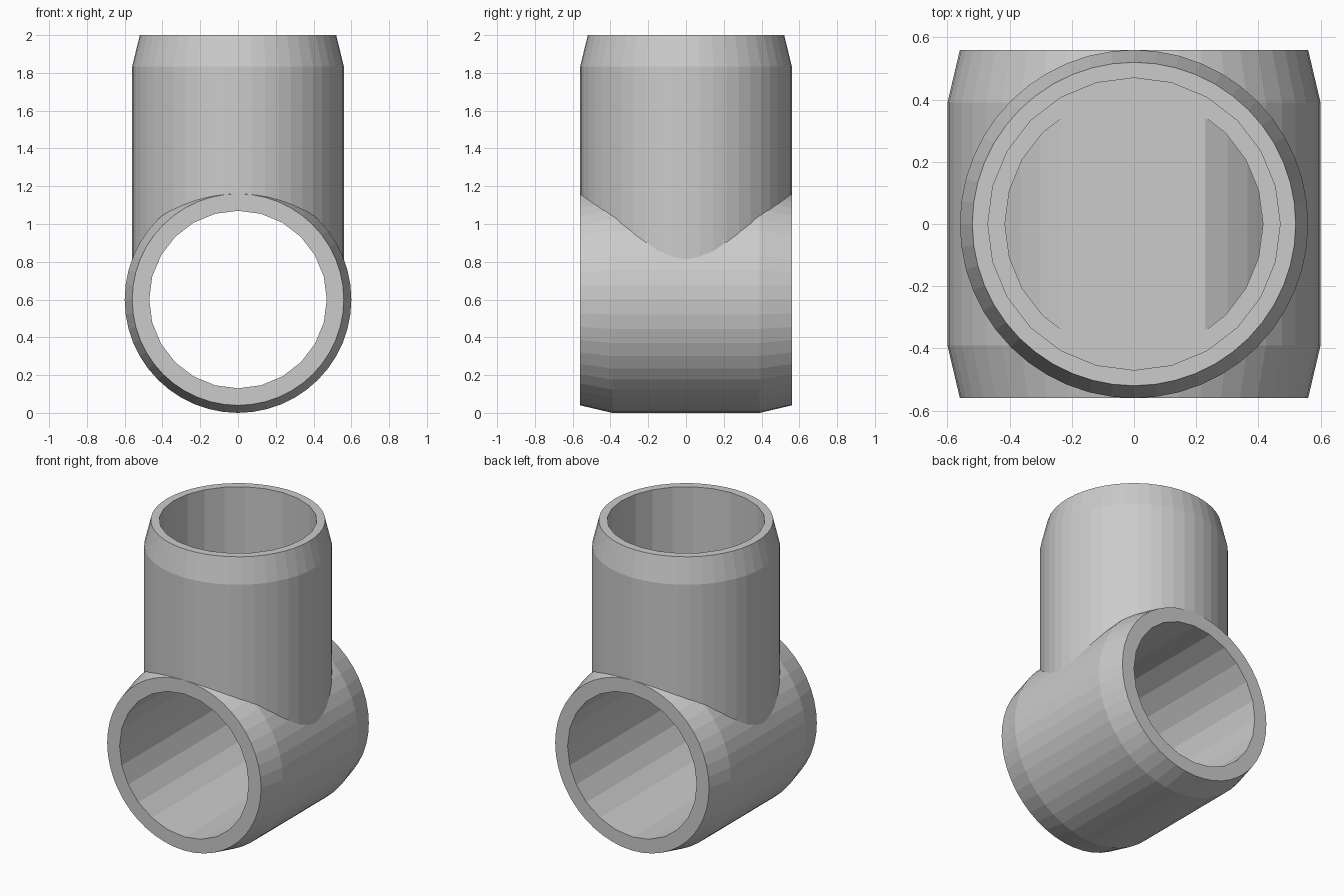
import bpy, bmesh
from math import sin, cos, tau, radians
from mathutils import Matrix

if "Cube" in bpy.data.objects:
    bpy.data.objects.remove(bpy.data.objects["Cube"])

PIPE_AXIS = Matrix.Translation((0, 0, 0.6)) @ Matrix.Rotation(radians(90), 4, 'X')


def turned(name, profile, sides, matrix=Matrix(), helper=True):
    """Closed solid turned from (radius, height) rings."""
    bm = bmesh.new()
    rings = [[bm.verts.new((r * cos(tau * i / sides), r * sin(tau * i / sides), h))
              for i in range(sides)] for r, h in profile]
    for a, b in zip(rings, rings[1:]):
        for i in range(sides):
            j = (i + 1) % sides
            bm.faces.new((a[i], a[j], b[j], b[i]))
    bm.faces.new(rings[0][::-1])
    bm.faces.new(rings[-1])
    bm.transform(matrix)
    bmesh.ops.recalc_face_normals(bm, faces=bm.faces)
    mesh = bpy.data.meshes.new(name)
    bm.to_mesh(mesh)
    bm.free()
    ob = bpy.data.objects.new(name, mesh)
    bpy.context.collection.objects.link(ob)
    ob.hide_render = helper
    return ob


def boolean(target, other, operation):
    mod = target.modifiers.new(operation.title(), 'BOOLEAN')
    mod.operation = operation
    mod.solver = 'EXACT'
    mod.object = other
    bpy.context.view_layer.objects.active = target
    bpy.ops.object.modifier_apply(modifier=mod.name)


# Horizontal run with tapered ends, and upright branch with tapered mouth
pipe_profile = [(0.56, -0.56), (0.6, -0.39), (0.6, 0.39), (0.56, 0.56)]
fitting = turned("tee_fitting", pipe_profile, 48, PIPE_AXIS, helper=False)
branch = turned("branch_solid", [(0.56, 0.6), (0.56, 1.835), (0.52, 2.0)], 48)

# Blind socket in the branch, side pockets over the run, and through bore
socket = turned("socket_cutter", [(0.47, 1.155), (0.47, 2.2)], 24)
pocket = turned("pocket_cutter", [(0.415, 0.9), (0.415, 1.4)], 24)
pipe_copy = turned("pipe_helper", pipe_profile, 48, PIPE_AXIS)
bore = turned("bore_cutter", [(0.47, -0.8), (0.47, 0.8)], 24, PIPE_AXIS)

boolean(pocket, pipe_copy, 'DIFFERENCE')
boolean(fitting, branch, 'UNION')
boolean(fitting, pocket, 'DIFFERENCE')
boolean(fitting, socket, 'DIFFERENCE')
boolean(fitting, bore, 'DIFFERENCE')

# Remove the used helpers
for ob in (branch, socket, pocket, pipe_copy, bore):
    bpy.data.objects.remove(ob, do_unlink=True)
